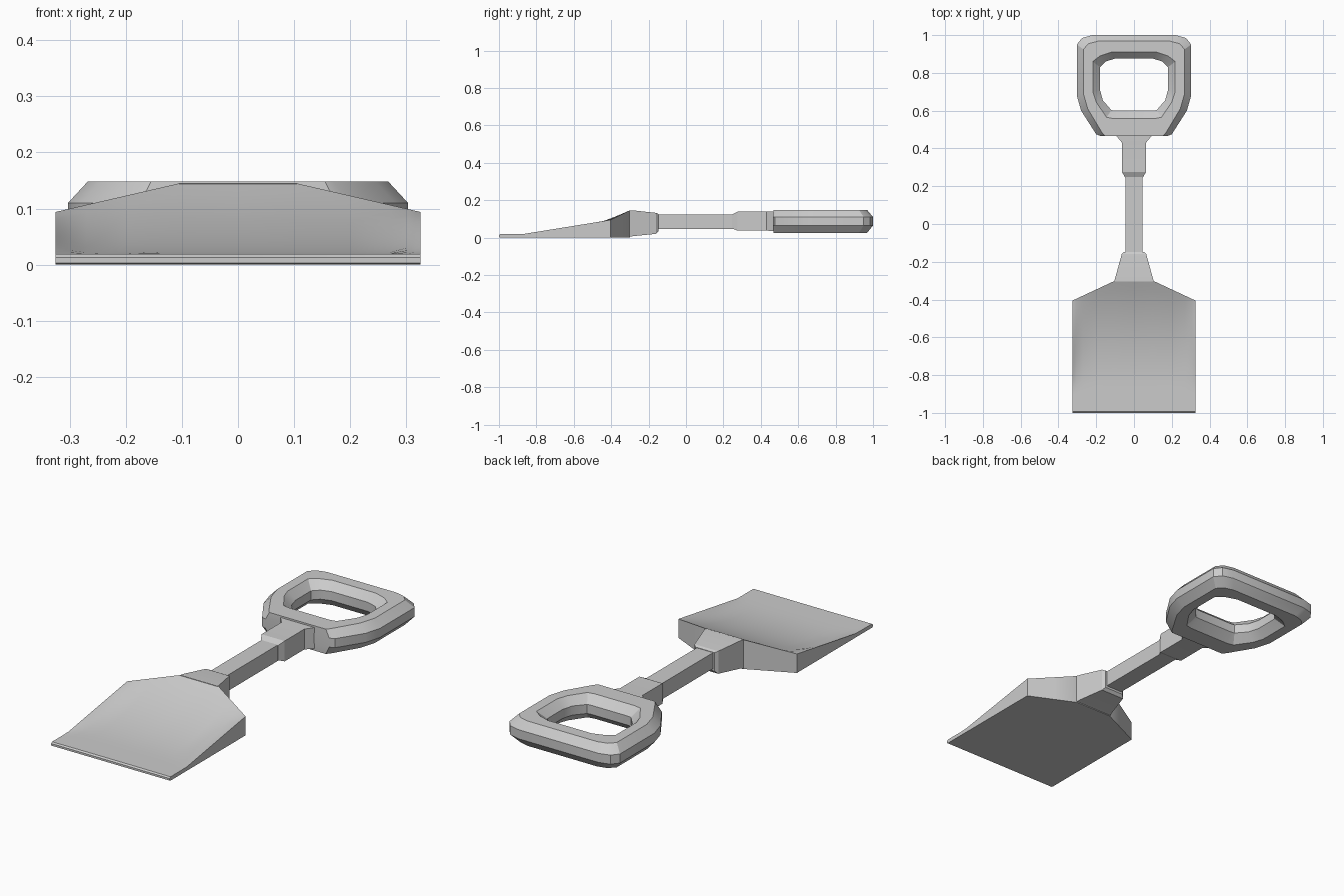
import bpy, bmesh

if "Cube" in bpy.data.objects:
    bpy.data.objects.remove(bpy.data.objects["Cube"])


def finish(name, bm, angle=0.5):
    bmesh.ops.recalc_face_normals(bm, faces=bm.faces)
    mesh = bpy.data.meshes.new(name)
    bm.to_mesh(mesh)
    bm.free()
    ob = bpy.data.objects.new(name, mesh)
    bpy.context.collection.objects.link(ob)
    bpy.ops.object.select_all(action='DESELECT')
    ob.select_set(True)
    bpy.context.view_layer.objects.active = ob
    bpy.ops.object.shade_smooth_by_angle(angle=angle)
    return ob


def bridge(bm, a, b):
    n = len(a)
    for i in range(n):
        j = (i + 1) % n
        bm.faces.new((a[i], a[j], b[j], b[i]))


def rect_loft(name, sections):
    """Loft rectangles given as (y, half width, z low, z high)."""
    bm = bmesh.new()
    rings = [[bm.verts.new(p) for p in
              ((-w, y, lo), (w, y, lo), (w, y, hi), (-w, y, hi))]
             for y, w, lo, hi in sections]
    for a, b in zip(rings, rings[1:]):
        bridge(bm, a, b)
    bm.faces.new(rings[0])
    bm.faces.new(rings[-1])
    return finish(name, bm, 0.3)


# Blade: dished top with raised side rims, flat underside
half = [0.1, 0.2, 0.27, 0.305, 0.317, 0.325]
xs = [-x for x in reversed(half)] + [0] + half
rows = [0, 0.012] + [0.1 + 0.9 * i / 14 for i in range(1, 15)]
bm = bmesh.new()
grid = []
for s in rows:
    line = []
    for x in xs:
        k = max(0, (abs(x) - 0.1) / 0.225)
        back, top = -0.3 - 0.105 * k, 0.146 - 0.052 * k
        y = -1 + s * (back + 1)
        t = max(0, (y + 0.87) / (back + 0.87))
        rim = max(0, (abs(x) - 0.27) / 0.055)
        power = 2.1 - 1.1 * min(1, rim)
        z = 0.019 + (top - 0.019) * t ** power
        line.append(bm.verts.new((x, y, 0.013 if s == 0 else z)))
    grid.append(line)
for a, b in zip(grid, grid[1:]):
    for i in range(len(xs) - 1):
        bm.faces.new((a[i], a[i + 1], b[i + 1], b[i]))
rim_edges = [e for e in bm.edges if e.is_boundary]
new = bmesh.ops.extrude_edge_only(bm, edges=rim_edges)["geom"]
for v in new:
    if isinstance(v, bmesh.types.BMVert):
        v.co.z = 0.003 if v.co.y < -0.999 else 0
bmesh.ops.contextual_create(
    bm, geom=[e for e in new if isinstance(e, bmesh.types.BMEdge) and e.is_boundary])
finish("blade", bm)

# Tapered neck behind the blade
rect_loft("neck", [(-0.305, 0.105, 0.003, 0.146), (-0.28, 0.098, 0.008, 0.145),
                   (-0.16, 0.065, 0.02, 0.132), (-0.148, 0.053, 0.034, 0.126)])

# Square shaft
rect_loft("shaft", [(-0.16, 0.045, 0.045, 0.124), (0.26, 0.045, 0.045, 0.124)])

# Socket joining shaft and grip
rect_loft("socket", [(0.245, 0.047, 0.05, 0.122), (0.275, 0.063, 0.037, 0.138),
                     (0.43, 0.063, 0.037, 0.138), (0.468, 0.095, 0.035, 0.14),
                     (0.5, 0.095, 0.035, 0.14)])

# D-shaped grip: half outlines, mirrored and bridged through the section
outer = [(0.175, 0.465), (0.20, 0.475), (0.28, 0.60), (0.303, 0.68),
         (0.303, 0.95), (0.275, 0.985), (0.22, 1.0)]
crest = [(0.155, 0.467), (0.17, 0.485), (0.245, 0.61), (0.268, 0.69),
         (0.268, 0.925), (0.24, 0.955), (0.19, 0.968)]
inner = [(0.11, 0.558), (0.145, 0.565), (0.20, 0.645), (0.218, 0.70),
         (0.218, 0.86), (0.18, 0.89), (0.12, 0.91)]
hole = [(0.10, 0.60), (0.12, 0.603), (0.165, 0.655), (0.18, 0.71),
        (0.18, 0.83), (0.15, 0.86), (0.10, 0.876)]
bm = bmesh.new()
loops = []
for pts, z in ((outer, 0.11), (crest, 0.148), (inner, 0.148), (hole, 0.11),
               (hole, 0.065), (inner, 0.025), (crest, 0.025), (outer, 0.065)):
    full = pts + [(-x, y) for x, y in reversed(pts)]
    loops.append([bm.verts.new((x, y, z)) for x, y in full])
for i in range(8):
    bridge(bm, loops[i], loops[(i + 1) % 8])
finish("grip", bm)
